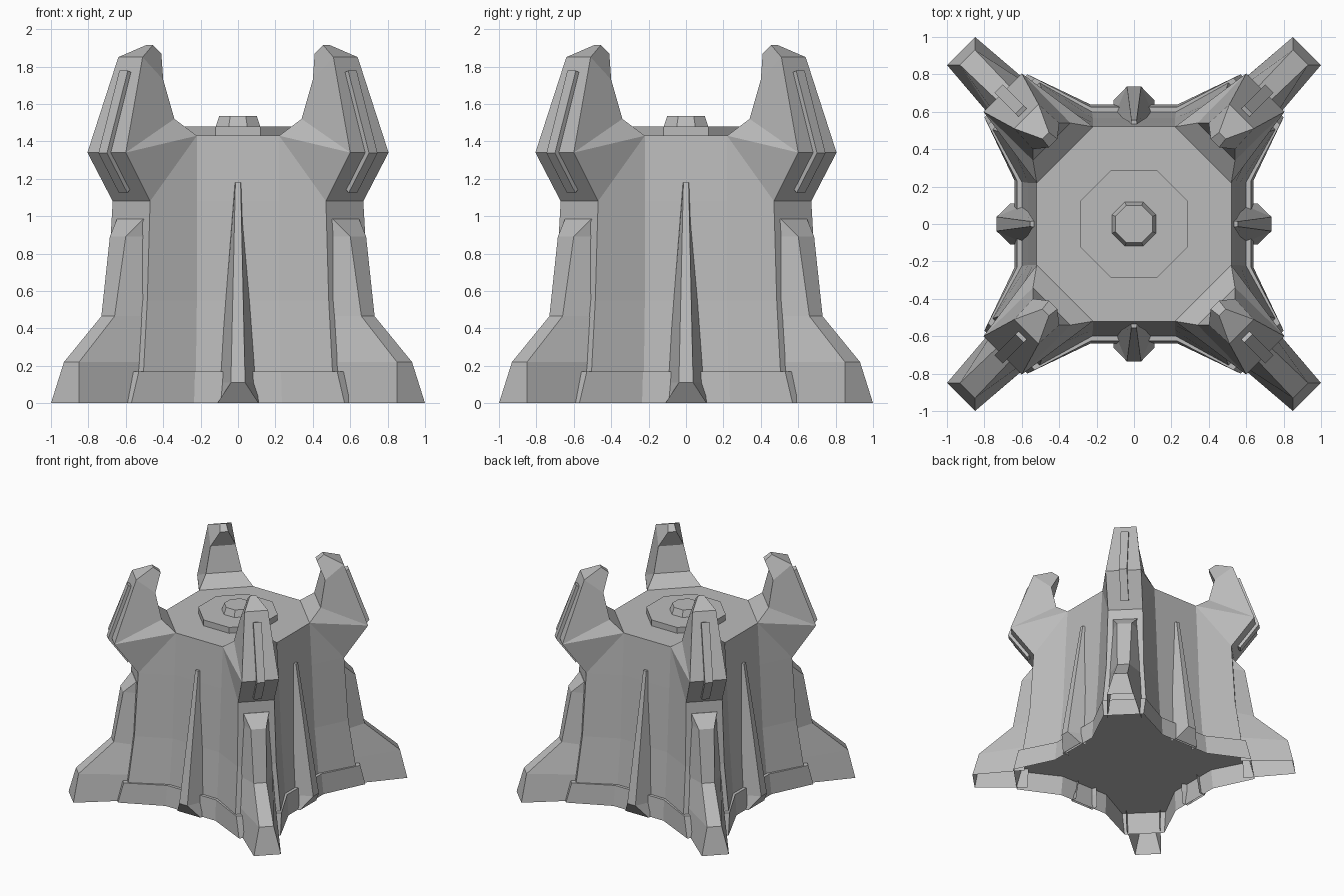
import bpy, bmesh, math
from mathutils import Matrix, Vector

if "Cube" in bpy.data.objects:
    bpy.data.objects.remove(bpy.data.objects["Cube"], do_unlink=True)

GREY = (0.5, 0.5, 0.5, 1)
mat = bpy.data.materials.new("stone_grey")
mat.use_nodes = True
mat.diffuse_color = GREY
mat.node_tree.nodes["Principled BSDF"].inputs["Base Color"].default_value = GREY


def finish(name, bm):
    bmesh.ops.remove_doubles(bm, verts=bm.verts, dist=0.0005)
    bmesh.ops.recalc_face_normals(bm, faces=bm.faces)
    mesh = bpy.data.meshes.new(name)
    bm.to_mesh(mesh)
    bm.free()
    mesh.materials.append(mat)
    obj = bpy.data.objects.new(name, mesh)
    bpy.context.collection.objects.link(obj)
    return obj


def face(bm, pts, rot=Matrix()):
    return bm.faces.new([bm.verts.new(rot @ Vector(p)) for p in pts])


def turn(i, offset=0):
    return Matrix.Rotation(math.radians(90 * i + offset), 4, 'Z')


def swap(p):
    return (p[1], p[0], p[2])


# Body: star-shaped rings of (height, flat half width, flat depth, corner x, corner y)
rings = [(0, .235, .64, .57, .80), (.17, .23, .625, .53, .78),
         (.17, .225, .60, .505, .755), (.55, .22, .567, .485, .70),
         (1.08, .22, .54, .47, .67)]


def sector(ring):
    z, a, f, cx, cy = ring
    return [(a, f, z), (cx, cy, z), (cy, cx, z), (f, a, z), (f, -a, z)]


# Claw points on one side of the diagonal; the other side is the swapped copy
O = (.22, .52, 1.43)
C = (.47, .67, 1.08)
K = (.60, .805, 1.34)
T = (.51, .64, 1.85)
A = (.455, .49, 1.915)
V = (.41, .455, 1.87)
I = (.40, .54, 1.73)
F = (.34, .54, 1.52)
loop = [C, K, T, A, V, I, F, O]
flanks = [(O, C, K), (O, K, F), (K, T, I, F), (T, A, V, I)]

bm = bmesh.new()
top, ceiling = [], []
for i in range(4):
    rot = turn(-i)
    for low, high in zip(rings, rings[1:]):
        lo, hi = sector(low), sector(high)
        for j in range(4):
            face(bm, (lo[j], lo[j + 1], hi[j + 1], hi[j]), rot)
    # claw
    for p, q in zip(loop, loop[1:]):
        face(bm, (p, swap(p), swap(q), q), rot)
    for fl in flanks:
        face(bm, fl, rot)
        face(bm, [swap(p) for p in fl], rot)
    # upper wall between the claws and its side triangles
    shoulder = sector(rings[-1])
    mirrored = (O[1], -O[0], O[2])
    face(bm, (shoulder[3], shoulder[4], mirrored, swap(O)), rot)
    face(bm, (shoulder[0], C, O), rot)
    face(bm, (shoulder[3], swap(C), swap(O)), rot)
    top += [rot @ Vector(O), rot @ Vector(swap(O))]
    ceiling += [rot @ Vector(p) for p in sector(rings[2])[:4]]
face(bm, top)
face(bm, ceiling)
finish("tower_body", bm)


# Lofted ribs: rows of (height, front reach, front half width, back reach, back half width)
def rib(name, rows, rot):
    bm = bmesh.new()
    cuts = [[(rb, -wb, z), (rf, -wf, z), (rf, wf, z), (rb, wb, z)]
            for z, rf, wf, rb, wb in rows]
    for lo, hi in zip(cuts, cuts[1:]):
        for j in range(3):
            face(bm, (lo[j], lo[j + 1], hi[j + 1], hi[j]), rot)
    face(bm, cuts[-1], rot)
    finish(name, bm)


buttress = [(0, 1.308, .106, .88, .14), (.22, 1.259, .057, .87, .14),
            (.465, .983, .05, .84, .125), (.89, .909, .06, .80, .105),
            (.985, .815, .10, .78, .10)]
spike = [(0, .66, .11, .60, .11), (.11, .735, .038, .59, .10),
         (1.18, .555, .014, .50, .02)]

# Raised strip bent around the outer claw edge, as (reach, height)
strip = [(.865, 1.778), (1.023, 1.337), (.869, 1.125),
         (.833, 1.152), (.969, 1.343), (.822, 1.762)]


def claw_strip(rot, w=.032):
    bm = bmesh.new()
    sides = [[(r, s, z) for r, z in strip] for s in (-w, w)]
    for j in range(6):
        k = (j + 1) % 6
        face(bm, (sides[0][j], sides[0][k], sides[1][k], sides[1][j]), rot)
    for side in sides:
        face(bm, (side[0], side[1], side[4], side[5]), rot)
        face(bm, (side[1], side[2], side[3], side[4]), rot)
    finish("claw_strip", bm)


for i in range(4):
    rib("corner_buttress", buttress, turn(i, 45))
    rib("wall_spike", spike, turn(i))
    claw_strip(turn(i, 45))


# Octagonal roof pieces, sized by the distance to their flats
def octagon(name, low, high, z0, z1):
    bm = bmesh.new()
    k = 1 / math.cos(math.pi / 8)
    bmesh.ops.create_cone(bm, cap_ends=True, segments=8, radius1=low * k,
                          radius2=high * k, depth=z1 - z0,
                          matrix=Matrix.Translation((0, 0, (z0 + z1) / 2)) @ turn(0, 22.5))
    finish(name, bm)


octagon("roof_disc", .29, .29, 1.42, 1.48)
octagon("roof_knob", .122, .10, 1.47, 1.535)
